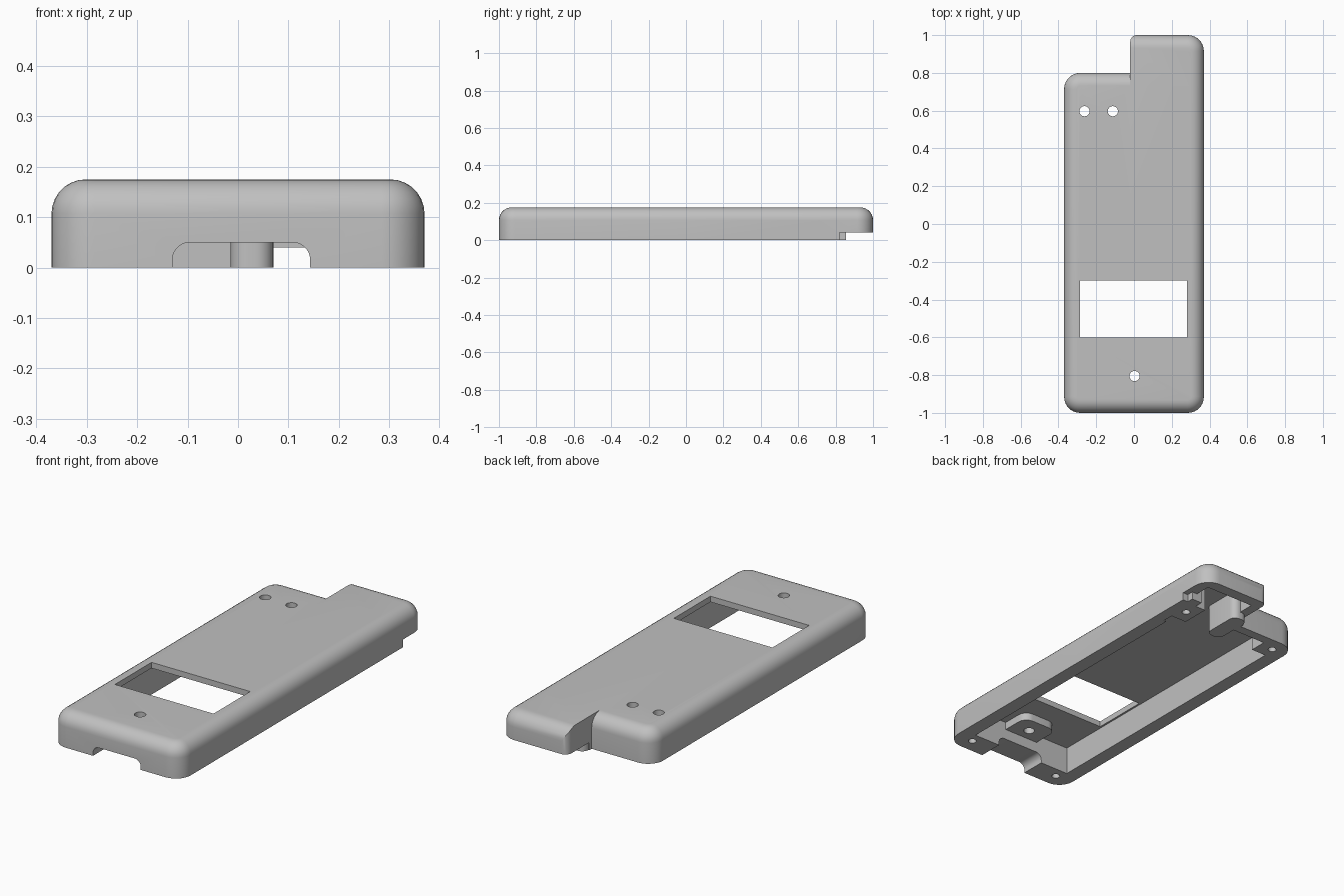
import bpy, bmesh

cube = bpy.data.objects.get("Cube")
if cube:
    bpy.data.objects.remove(cube, do_unlink=True)

grey = bpy.data.materials.new("light grey plastic")
grey.use_nodes = True
COLOUR = (0.53, 0.53, 0.53, 1)
grey.diffuse_color = COLOUR
grey.node_tree.nodes["Principled BSDF"].inputs["Base Color"].default_value = COLOUR


def finish(bm, name):
    bmesh.ops.recalc_face_normals(bm, faces=bm.faces)
    mesh = bpy.data.meshes.new(name)
    bm.to_mesh(mesh)
    bm.free()
    mesh.materials.append(grey)
    obj = bpy.data.objects.new(name, mesh)
    bpy.context.collection.objects.link(obj)
    return obj


def mid(edge):
    return (edge.verts[0].co + edge.verts[1].co) / 2


def bevel(bm, edges, radius, segments=7):
    bmesh.ops.bevel(bm, geom=edges, offset=radius, segments=segments,
                    profile=0.5, affect='EDGES', clamp_overlap=True)


def block(name, x, y, z, corner=0, top=0, axis=2, pick=lambda m: True):
    """Box from ranges; rounds edges along an axis, then the top rim, where pick allows."""
    bm = bmesh.new()
    bmesh.ops.create_cube(bm, size=1)
    for v in bm.verts:
        for i, (lo, hi) in enumerate((x, y, z)):
            v.co[i] = hi if v.co[i] > 0 else lo
    if corner:
        edges = [e for e in bm.edges
                 if abs((e.verts[0].co - e.verts[1].co).normalized()[axis]) > 0.99
                 and pick(mid(e))]
        bevel(bm, edges, corner)
    if top:
        edges = [e for e in bm.edges
                 if min(v.co.z for v in e.verts) > z[1] - 1e-4 and pick(mid(e))]
        bevel(bm, edges, top)
    return finish(bm, name)


def cylinder(name, x, y, z, radius):
    bm = bmesh.new()
    bmesh.ops.create_cone(bm, cap_ends=True, segments=24, radius1=radius,
                          radius2=radius, depth=z[1] - z[0])
    bmesh.ops.translate(bm, verts=bm.verts, vec=(x, y, sum(z) / 2))
    return finish(bm, name)


def combine(target, tool, operation):
    mod = target.modifiers.new(operation, 'BOOLEAN')
    mod.operation, mod.object, mod.solver = operation, tool, 'EXACT'
    bpy.context.view_layer.objects.active = target
    bpy.ops.object.modifier_apply(modifier=mod.name)
    bpy.data.objects.remove(tool, do_unlink=True)


W, H, STEP_X, STEP_Y, CEILING = 0.37, 0.175, -0.02, 0.8, 0.145

# Rounded outer shell with a longer tongue on its left
case = block("enclosure_shell", (-W, W), (-1, STEP_Y), (0, H), 0.085, 0.068)
tongue = block("tongue", (STEP_X, W), (0, 1), (0, H), 0.085, 0.068,
               pick=lambda m: m.x > 0 and m.y > 0.1)
combine(tongue, block("tongue_corner", (STEP_X, 1), (-1, 1), (-1, 1), 0.035,
                      pick=lambda m: m.x < 0 and m.y > 0), 'INTERSECT')
combine(case, tongue, 'UNION')

# Hollow interior, tongue pocket and raised tongue underside
for name, x, y, z in (
        ("main_cavity", (-0.295, 0.295), (-0.87, 0.66), (-1, CEILING)),
        ("tongue_cavity", (0.03, 0.31), (0.6, 0.94), (-1, CEILING)),
        ("back_pocket", (-0.21, 0.1), (0.6, 0.75), (-1, CEILING)),
        ("tongue_underside", (-0.1, 1), (0.82, 2), (-1, 0.04))):
    combine(case, block(name, x, y, z), 'DIFFERENCE')

# Inner posts, lip and the pad under the front hole
combine(case, block("partition_post", (-0.015, 0.07), (0.64, 0.855), (0, 0.16), 0.035), 'UNION')
combine(case, block("screw_boss", (0.22, 0.33), (0.66, 0.81), (0, 0.16)), 'UNION')
combine(case, block("rim_lip", (0.28, 0.34), (0.78, 0.855), (0, 0.1)), 'UNION')
combine(case, block("front_pad", (-0.1, 0.1), (-0.88, -0.72), (0.105, 0.16), 0.05,
                    pick=lambda m: m.y > -0.8), 'UNION')

# Display window and cable notch
combine(case, block("window", (-0.285, 0.28), (-0.6, -0.3), (0.08, 1)), 'DIFFERENCE')
combine(case, block("cable_notch", (-0.13, 0.143), (-1.2, -0.8), (-0.3, 0.05), 0.034, axis=1),
        'DIFFERENCE')

# Through holes in the top, blind screw holes in the rim
for x, y in ((-0.262, 0.597), (-0.112, 0.597), (0.003, -0.805)):
    combine(case, cylinder("button_hole", x, y, (0.05, 0.3), 0.027), 'DIFFERENCE')
for x, y in ((-0.27, -0.925), (0.27, -0.925), (-0.285, 0.725), (0.28, 0.735)):
    combine(case, cylinder("screw_hole", x, y, (-0.1, 0.1), 0.02), 'DIFFERENCE')

bpy.ops.object.select_all(action='DESELECT')
case.select_set(True)
bpy.context.view_layer.objects.active = case
bpy.ops.object.shade_smooth_by_angle(angle=0.6)
